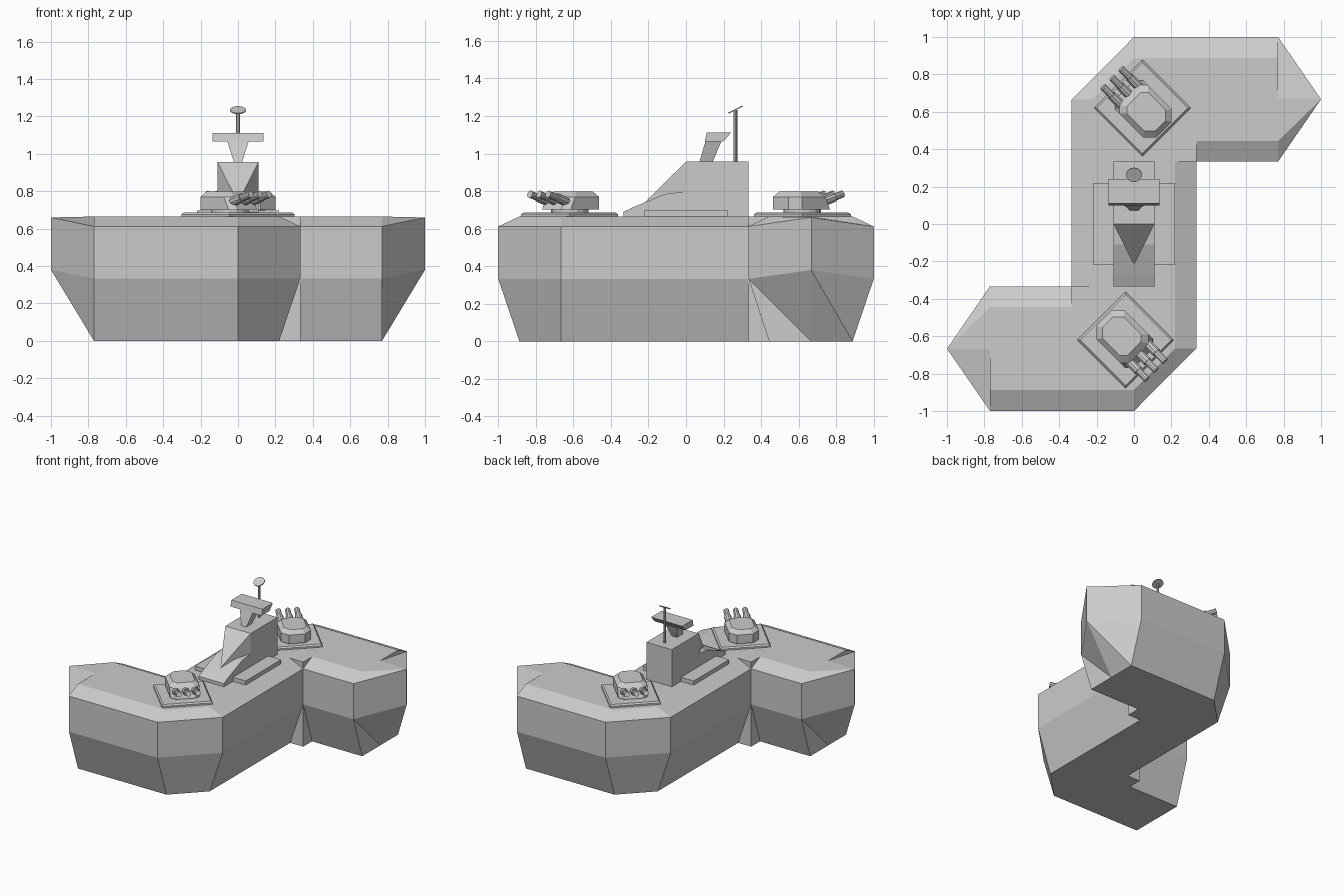
import bpy, bmesh, math
from mathutils import Vector, Matrix

if "Cube" in bpy.data.objects:
    bpy.data.objects.remove(bpy.data.objects["Cube"])

DECK = 0.665


def finish(bm, name, matrix=None):
    bmesh.ops.remove_doubles(bm, verts=bm.verts, dist=1e-4)
    bmesh.ops.recalc_face_normals(bm, faces=bm.faces)
    me = bpy.data.meshes.new(name)
    bm.to_mesh(me)
    bm.free()
    ob = bpy.data.objects.new(name, me)
    bpy.context.collection.objects.link(ob)
    if matrix:
        ob.matrix_world = matrix
    return ob


def loft(name, rings, matrix=None):
    """Capped skin through rings of equal point count."""
    bm = bmesh.new()
    loops = [[bm.verts.new(p) for p in r] for r in rings]
    n = len(loops[0])
    for a, b in zip(loops, loops[1:]):
        for i in range(n):
            j = (i + 1) % n
            bm.faces.new((a[i], a[j], b[j], b[i]))
    bm.faces.new(loops[0][::-1])
    bm.faces.new(loops[-1])
    return finish(bm, name, matrix)


def rect(x, y0, y1, z):
    return [(-x, y0, z), (x, y0, z), (x, y1, z), (-x, y1, z)]


def rod(name, p, q, r, sides=10, matrix=None):
    p, q = Vector(p), Vector(q)
    bm = bmesh.new()
    m = Matrix.Translation((p + q) / 2) @ (q - p).to_track_quat('Z', 'Y').to_matrix().to_4x4()
    bmesh.ops.create_cone(bm, cap_ends=True, segments=sides, radius1=r, radius2=r,
                          depth=(q - p).length, matrix=m)
    return finish(bm, name, matrix)


# hull: stacked outlines, second half is the first turned half a circle
inset = [(-.22, .665), (0, .887), (.77, .887), (.77, .443), (.333, .443), (.333, .333), (.22, .333)]
outer = [(-.333, .665), (0, 1), (.77, 1), (.77, .333), (.333, .333), (.333, .333), (.333, .333)]
bm = bmesh.new()
levels = []
for half, z in ((inset, 0), (outer, .333), (outer, .612), (inset, DECK)):
    pts = half + [(-x, -y) for x, y in half]
    levels.append([bm.verts.new((x, y, z)) for x, y in pts])
for k in range(3):
    for i in range(14):
        j = (i + 1) % 14
        if i % 7 == 2 or (k == 1 and i % 7 in (4, 5)):
            continue  # bow ends are closed below
        a, b = levels[k], levels[k + 1]
        bm.faces.new((a[i], a[j], b[j], b[i]))
bows = []
for h in (0, 7):
    s = 1 if h == 0 else -1
    new = lambda x, y, z: bm.verts.new((s * x, s * y, z))
    tip0, tip1 = new(1, .667, .38), new(1, .667, .66)
    keel, top = new(.77, .667, 0), new(.77, .667, DECK)
    (l0, r0), (l1, r1), (l2, r2), (l3, r3) = [(lv[h + 2], lv[h + 3]) for lv in levels]
    for f in ((tip0, r1, keel), (r1, r0, keel), (tip0, keel, l0), (tip0, l0, l1),
              (l1, tip0, tip1, l2), (tip0, r1, r2, tip1),
              (tip1, r2, r3), (tip1, r3, top), (tip1, top, l2), (top, l3, l2)):
        bm.faces.new(f)
    bows.append((keel, top))
for lv, c in ((levels[0], 0), (levels[3], 1)):
    ring = lv[:3] + [bows[0][c]] + lv[3:10] + [bows[1][c]] + lv[10:]
    bm.faces.new(ring)
finish(bm, "hull")

# turrets, local y is the firing direction
for name, turn in (("aft", 0), ("fore", math.pi)):
    m = (Matrix.Rotation(turn, 4, 'Z') @ Matrix.Translation((.045, .62, DECK))
         @ Matrix.Rotation(math.radians(45), 4, 'Z'))
    loft(name + "_turret_plate", [rect(.182, -.182, .182, 0), rect(.182, -.182, .182, .012),
                                  rect(.172, -.172, .172, .022)], m)
    rod(name + "_turret_ring", (0, 0, .015), (0, 0, .045), .1, 16, m)

    def octagon(w, back, front, c, z):
        side = [(w - c, back), (w, back + c), (w, front - c * .7), (w - c * .7, front)]
        return [(x, y, z) for x, y in side] + [(-x, y, z) for x, y in side[::-1]]

    loft(name + "_turret_house", [octagon(.108, -.163, .135, .05, .036),
                                  octagon(.108, -.163, .10, .05, .105),
                                  octagon(.08, -.135, .065, .04, .133)], m)
    for i in (-1, 0, 1):
        x = i * .068
        rod(f"{name}_gun_sleeve_{i + 2}", (x, .06, .07), (x, .165, .1), .026, 10, m)
        rod(f"{name}_gun_barrel_{i + 2}", (x, .1, .081), (x, .23, .119), .02, 10, m)

# superstructure
loft("side_deck_blocks", [rect(.22, -.22, .22, DECK), rect(.22, -.22, .22, .697)])
loft("tower", [rect(.11, 0, .333, DECK), rect(.11, 0, .333, .957)])
profile = [(.01, .66), (.01, .80), (-.11, .785), (-.28, .715), (-.333, .69), (-.333, .66)]
loft("tower_apron", [[(x, y, z) for y, z in profile] for x in (-.11, .11)])
bm = bmesh.new()
tl, tr, bl, br, nose, foot = [bm.verts.new(p) for p in (
    (-.11, 0, .957), (.11, 0, .957), (-.11, 0, .79), (.11, 0, .79), (0, -.22, .74), (0, -.05, .72))]
for f in ((tl, tr, nose), (tr, br, nose), (tl, nose, bl), (bl, nose, foot),
          (br, foot, nose), (tl, bl, foot, br, tr)):
    bm.faces.new(f)
finish(bm, "tower_prow")

# bridge on its leaning stalk
loft("bridge_stalk", [rect(.02, .07, .14, .95), rect(.058, .105, .19, 1.07)])
loft("bridge", [rect(.135, .10, .20, 1.065), rect(.135, .11, .24, 1.112)])

# mast and dish
rod("mast", (0, .263, .95), (0, .263, 1.232), .01, 8)
tilt = Vector((0, -.45, .89)) * .003
c = Vector((0, .263, 1.234))
rod("mast_dish", c - tilt, c + tilt, .042, 16)
